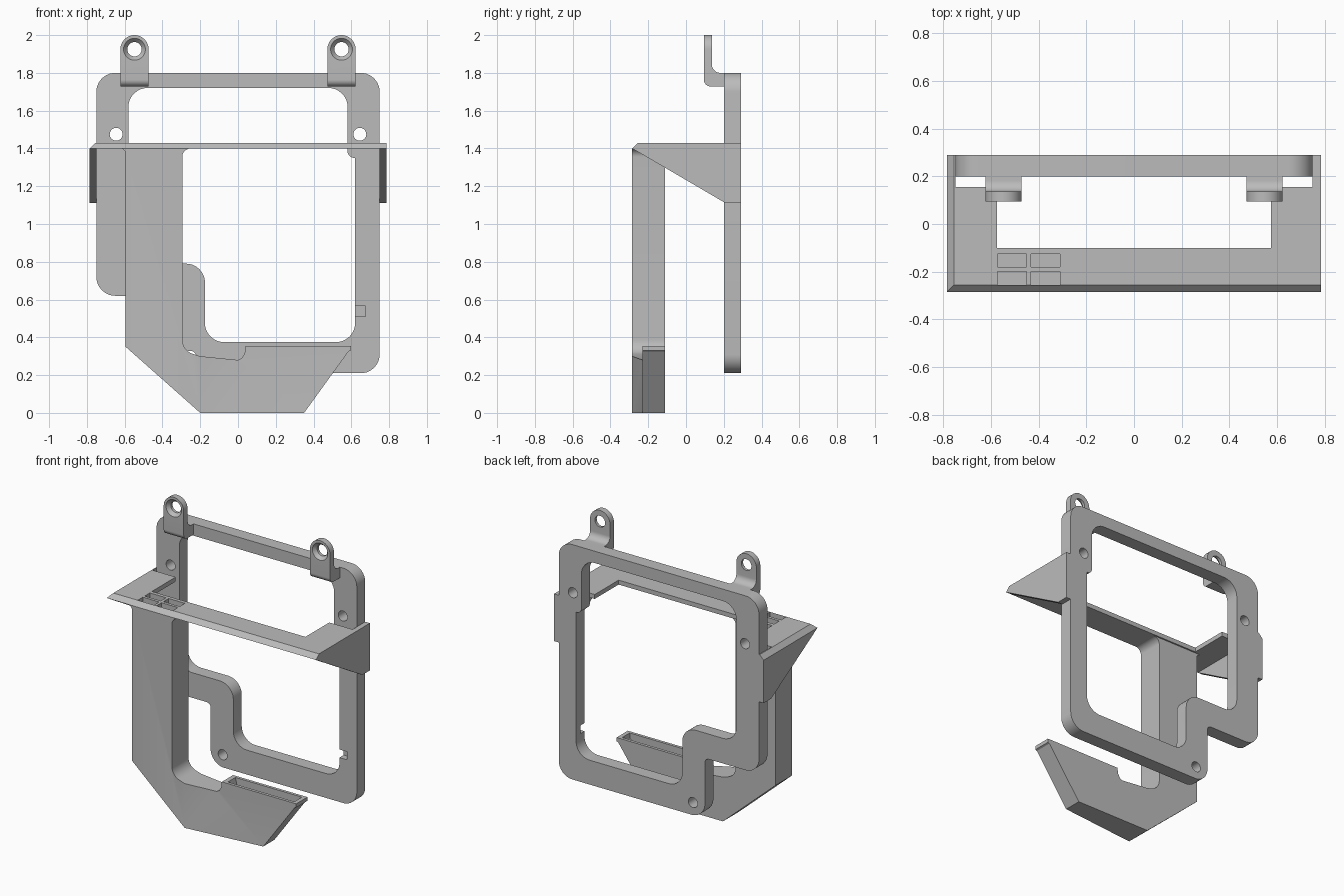
import bpy, bmesh, math
from mathutils import Vector, Matrix

cube = bpy.data.objects.get("Cube")
if cube:
    bpy.data.objects.remove(cube, do_unlink=True)

grey = bpy.data.materials.new("plain grey")
grey.use_nodes = True
grey.diffuse_color = (0.5, 0.5, 0.5, 1)
grey.node_tree.nodes["Principled BSDF"].inputs["Base Color"].default_value = (0.5, 0.5, 0.5, 1)


def finish(name, bm):
    bmesh.ops.recalc_face_normals(bm, faces=bm.faces[:])
    me = bpy.data.meshes.new(name)
    bm.to_mesh(me)
    bm.free()
    me.materials.append(grey)
    ob = bpy.data.objects.new(name, me)
    bpy.context.collection.objects.link(ob)
    return ob


def rounded(corners, steps=8):
    """Outline from (u, v, radius) corners, with arcs where radius > 0."""
    out = []
    n = len(corners)
    for i, (u, v, r) in enumerate(corners):
        p = Vector((u, v))
        if r == 0:
            out.append(p)
            continue
        a = (Vector(corners[i - 1][:2]) - p).normalized()
        b = (Vector(corners[(i + 1) % n][:2]) - p).normalized()
        half = a.angle(b) / 2
        start, end = p + a * r / math.tan(half), p + b * r / math.tan(half)
        c = p + (a + b).normalized() * r / math.sin(half)
        for k in range(steps + 1):
            d = (start - c).lerp(end - c, k / steps)
            out.append(c + d.normalized() * r)
    return out


def prism(name, pts, axis, lo, hi):
    place = {"x": lambda p, d: (d, p[0], p[1]),
             "y": lambda p, d: (p[0], d, p[1]),
             "z": lambda p, d: (p[0], p[1], d)}[axis]
    bm = bmesh.new()
    low = [bm.verts.new(place(p, lo)) for p in pts]
    high = [bm.verts.new(place(p, hi)) for p in pts]
    bm.faces.new(low)
    bm.faces.new(high)
    for i in range(len(pts)):
        j = (i + 1) % len(pts)
        bm.faces.new((low[i], low[j], high[j], high[i]))
    return finish(name, bm)


def box(name, x0, x1, y0, y1, z0, z1):
    return prism(name, [(x0, y0), (x1, y0), (x1, y1), (x0, y1)], "z", z0, z1)


def drill(x, y, z, r_front, r_back, depth):
    """Round cutter along y, centred at the given point."""
    bm = bmesh.new()
    m = Matrix.Translation((x, y, z)) @ Matrix.Rotation(math.pi / 2, 4, "X")
    bmesh.ops.create_cone(bm, cap_ends=True, segments=32, radius1=r_back,
                          radius2=r_front, depth=depth, matrix=m)
    return finish("cutter", bm)


def boolean(ob, cutters, op="DIFFERENCE"):
    for c in cutters:
        mod = ob.modifiers.new("cut", "BOOLEAN")
        mod.operation, mod.solver, mod.object = op, "EXACT", c
        bpy.context.view_layer.objects.active = ob
        bpy.ops.object.modifier_apply(modifier=mod.name)
        bpy.data.objects.remove(c, do_unlink=True)


parts = []

# Back frame with stepped lower corner, opening, screw holes and a small notch
frame = prism("back_frame", rounded([
    (-.75, 1.8, .1), (.75, 1.8, .1), (.75, .21, .1), (-.345, .21, .1),
    (-.345, .62, .03), (-.75, .62, .1)]), "y", .2, .29)
opening = prism("cutter", rounded([
    (-.58, 1.72, .1), (.58, 1.72, .1), (.58, 1.35, .035), (.62, 1.35, 0),
    (.62, .375, .1), (-.175, .375, .1), (-.175, .79, .1), (-.58, .79, .1)]), "y", .1, .4)
boolean(frame, [opening, box("cutter", .6, .675, .15, .245, .51, .565)]
        + [drill(x, .25, z, .034, .034, .4)
           for x, z in ((-.645, 1.475), (.645, 1.475), (-.255, .295))])
parts.append(frame)

# Hanging ears: bent strip with a rounded top and a countersunk hole
for side, x in (("right", -.548), ("left", .548)):
    ear = prism(side + "_ear", rounded([
        (.095, 2.01, 0), (.095, 1.728, .035), (.205, 1.728, 0),
        (.205, 1.8, 0), (.137, 1.8, .045), (.137, 2.01, 0)]), "x", x - .1, x + .1)
    outline = prism("cutter", rounded([
        (x - .075, 1.7, 0), (x + .075, 1.7, 0),
        (x + .075, 2, .0749), (x - .075, 2, .0749)]), "y", 0, .3)
    boolean(ear, [outline], "INTERSECT")
    boolean(ear, [drill(x, .12, 1.925, .038, .038, .3),
                  drill(x, .103, 1.925, .064, .038, .03)])
    parts.append(ear)

# U-shaped shelf, bevelled along its front and right-hand edges
shelf = prism("shelf", [
    (-.785, -.285), (.785, -.285), (.785, .29), (.75, .29), (.75, .155), (.575, .155),
    (.575, -.1), (-.575, -.1), (-.575, .155), (-.75, .155), (-.75, .29), (-.785, .29)],
    "z", 1.4, 1.43)
for v in shelf.data.vertices:
    if v.co.z > 1.42:
        v.co.y = max(v.co.y, -.255)
        v.co.x = max(v.co.x, -.755)
parts.append(shelf)

# Triangular side plates tying the shelf to the frame
for side, s in (("right", -1), ("left", 1)):
    parts.append(prism(side + "_side_plate", [
        (-.285, 1.4), (.29, 1.4), (.29, 1.11), (.21, 1.11)], "x", s * .75, s * .785))

# Front column flowing through a sloped bend into the lower tray
F, T, B = -.285, -.23, -.11
bm = bmesh.new()


def vert(x, y, z):
    return bm.verts.new((x, y, z))


foot = vert(-.2, F, 0)
bend_top = vert(-.2, F, .3)
toe = vert(.35, T, 0)
lip = vert(0, T, .28)
column_edge = rounded([
    (-.25, 1.4, 0), (-.295, 1.4, .045), (-.295, .33, .08), (-.2, .3, 0)])[1:-1]
left_edge = rounded([(-.595, .35, 0), (-.595, 1.4, .03), (-.63, 1.4, 0)])[:-1]
bm.faces.new([foot, bend_top] + [vert(p.x, F, p.y) for p in reversed(column_edge)]
             + [vert(p.x, F, p.y) for p in reversed(left_edge)])
bm.faces.new((foot, toe, lip))
bm.faces.new((foot, lip, bend_top))
bm.faces.new([toe, vert(.585, T, .325), vert(.597, T, .33), vert(.597, T, .355),
              vert(.04, T, .355), vert(.035, T, .315), vert(.02, T, .29), lip])
solid = bmesh.ops.extrude_face_region(bm, geom=bm.faces[:], use_keep_orig=True)
for g in solid["geom"]:
    if isinstance(g, bmesh.types.BMVert):
        g.co.y = B
column = finish("front_column_and_tray", bm)

# Open slot in the tray
boolean(column, [prism("cutter", [(.06, .4), (.575, .4), (.565, .32), (.35, .04), (.15, .04)],
                       "y", T + .02, B - .02)])
parts.append(column)

# Four vents through the shelf into the column
for ob, floor in ((shelf, 1.3), (column, 1.1)):
    boolean(ob, [box("cutter", x, x + .122, y, y + .055, floor, 1.5)
                 for x in (-.573, -.432) for y in (-.255, -.18)])

for ob in parts:
    bpy.ops.object.select_all(action="DESELECT")
    ob.select_set(True)
    bpy.context.view_layer.objects.active = ob
    bpy.ops.object.shade_smooth_by_angle(angle=math.radians(30))
